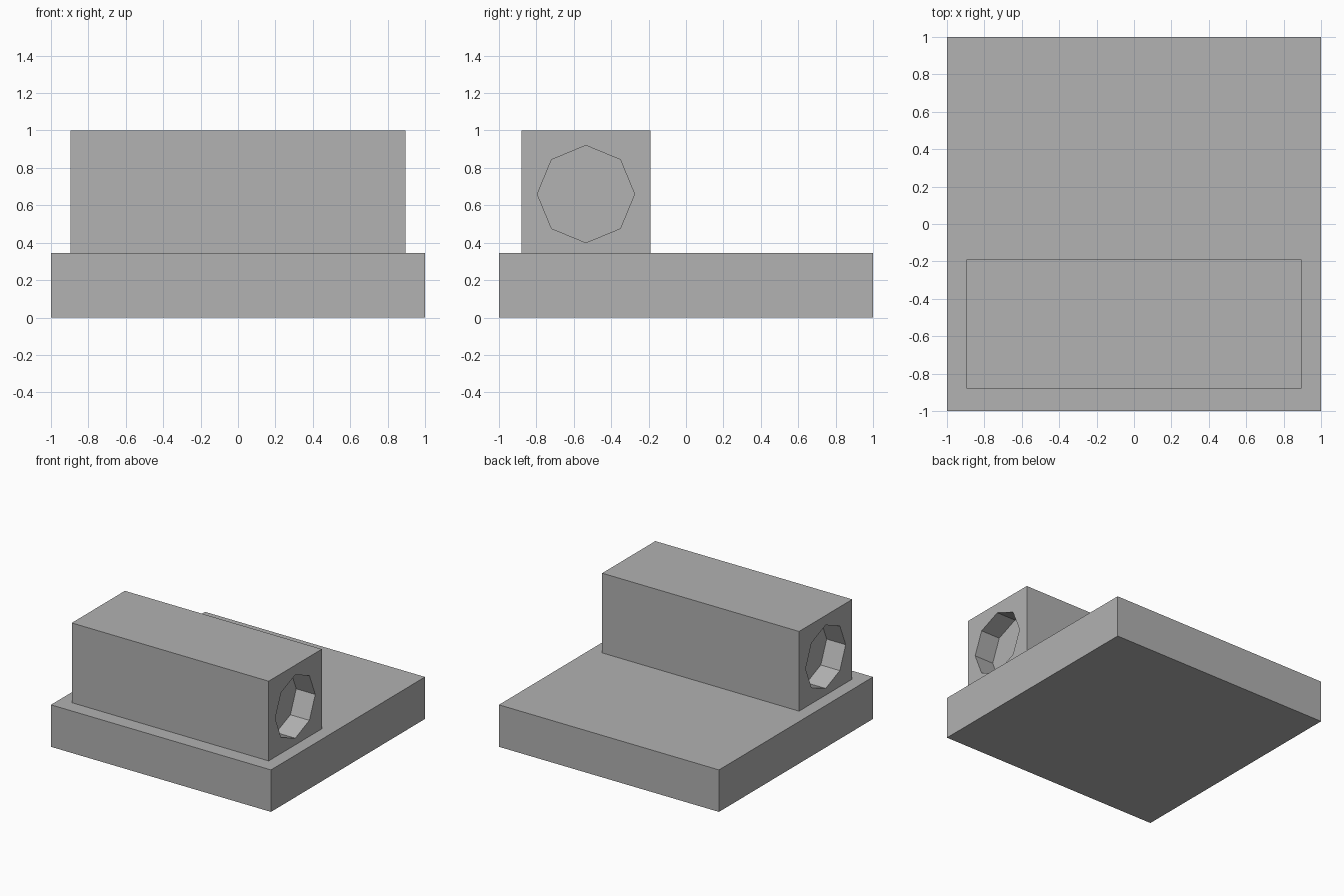
import bpy
import math

# Remove the default cube
default = bpy.data.objects.get("Cube")
if default:
    bpy.data.objects.remove(default, do_unlink=True)

# Single plain grey
grey = bpy.data.materials.new("plain_grey")
grey.use_nodes = True
grey.diffuse_color = (0.445, 0.445, 0.445, 1)
grey.node_tree.nodes["Principled BSDF"].inputs["Base Color"].default_value = grey.diffuse_color


def box(name, x, y, z):
    """Box from (min, max) extents on each axis."""
    spans = (x, y, z)
    bpy.ops.mesh.primitive_cube_add(size=1, location=[(a + b) / 2 for a, b in spans])
    obj = bpy.context.object
    obj.name = name
    obj.scale = [b - a for a, b in spans]
    bpy.ops.object.transform_apply(location=False, rotation=False, scale=True)
    obj.data.materials.append(grey)
    return obj


HALF_LENGTH, BASE_TOP = 0.895, 0.345
RECESS_DEPTH, RECESS_RADIUS = 0.173, 0.26

# Square base slab and the long block resting on it
box("base_slab", (-1, 1), (-1, 1), (0, BASE_TOP))
block = box("long_block", (-HALF_LENGTH, HALF_LENGTH), (-0.88, -0.19), (BASE_TOP, 1))

# Shallow octagonal recess in each end of the block
for side in (-1, 1):
    bpy.ops.mesh.primitive_cylinder_add(
        vertices=8, radius=RECESS_RADIUS, depth=2 * RECESS_DEPTH,
        location=(side * HALF_LENGTH, -0.535, 0.66), rotation=(0, math.pi / 2, 0))
    cutter = bpy.context.object
    cutter.name = "recess_cutter"
    cutter.hide_render = True
    cutter.data.materials.append(grey)

    cut = block.modifiers.new("recess", "BOOLEAN")
    cut.operation = "DIFFERENCE"
    cut.solver = "EXACT"
    cut.object = cutter
    bpy.context.view_layer.objects.active = block
    bpy.ops.object.modifier_apply(modifier=cut.name)
    bpy.data.objects.remove(cutter, do_unlink=True)
